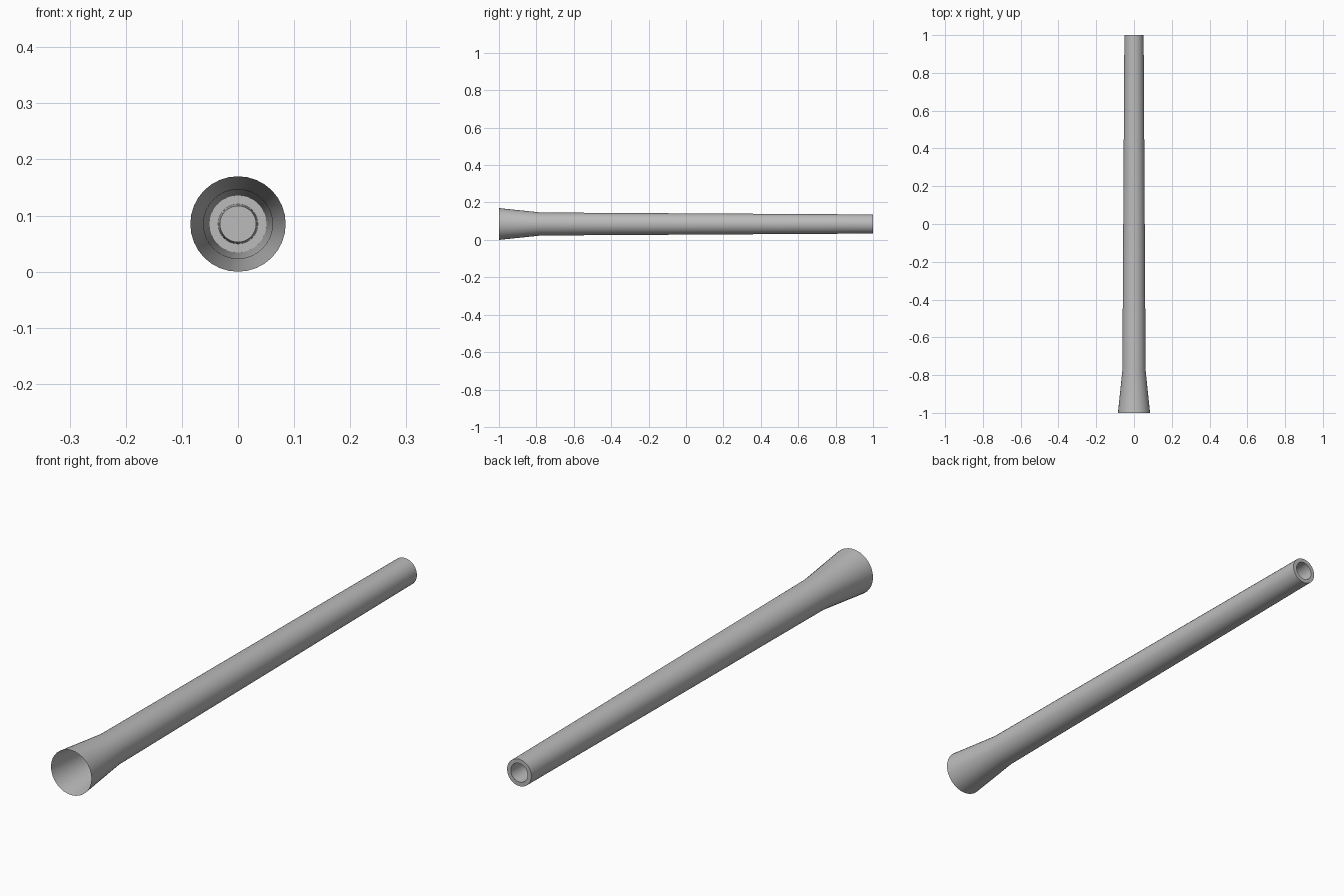
import bpy, bmesh, math

if "Cube" in bpy.data.objects:
    bpy.data.objects.remove(bpy.data.objects["Cube"])

SIDES = 32
CENTRE_Z = 0.085

grey = bpy.data.materials.new("plain grey")
grey.diffuse_color = (0.5, 0.5, 0.5, 1)
grey.use_nodes = True
grey.node_tree.nodes["Principled BSDF"].inputs["Base Color"].default_value = grey.diffuse_color

# Profile (y, radius): flared mouth, tapering tube, end lip, recessed bore
profile = [(-1.0, 0.085), (-0.775, 0.0615), (1.0, 0.051),
           (1.0, 0.0355), (0.9, 0.0325)]

bm = bmesh.new()
rings = []
for y, r in profile:
    rings.append([bm.verts.new((r * math.cos(2 * math.pi * i / SIDES), y,
                                CENTRE_Z + r * math.sin(2 * math.pi * i / SIDES)))
                  for i in range(SIDES)])

# Skin between neighbouring rings, facing outwards
for a, b in zip(rings, rings[1:]):
    for i in range(SIDES):
        j = (i + 1) % SIDES
        bm.faces.new((a[i], b[i], b[j], a[j]))

# Floor of the bore, facing the open end (+y)
bm.faces.new(list(reversed(rings[-1])))

mesh = bpy.data.meshes.new("flared_tube")
bm.to_mesh(mesh)
bm.free()
mesh.materials.append(grey)
tube = bpy.data.objects.new("flared_tube", mesh)
bpy.context.collection.objects.link(tube)

# Smooth round sides, crisp lip
bpy.context.view_layer.objects.active = tube
tube.select_set(True)
bpy.ops.object.shade_smooth_by_angle(angle=math.radians(30))
